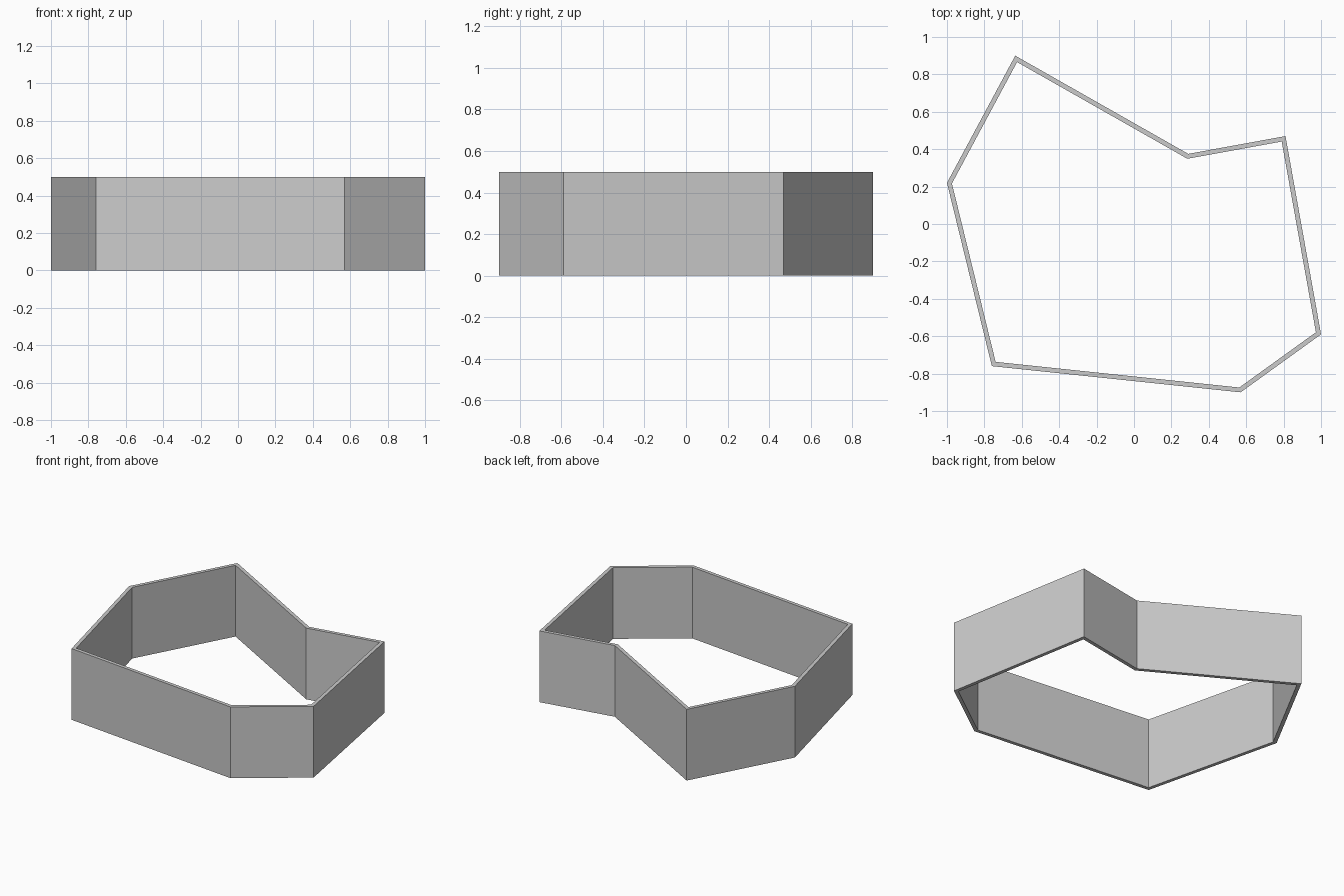
import bpy
import bmesh

cube = bpy.data.objects.get("Cube")
if cube:
    bpy.data.objects.remove(cube, do_unlink=True)

HEIGHT = 0.5
THICKNESS = 0.025

# Outer outline of the wall, counter-clockwise from above
outline = [(-1.0, 0.22), (-0.76, -0.76), (0.57, -0.9), (1.0, -0.59),
           (0.81, 0.47), (0.29, 0.375), (-0.635, 0.9)]

# Plain grey material
grey = bpy.data.materials.new("plain_grey")
grey.use_nodes = True
colour = (0.6, 0.6, 0.6, 1.0)
grey.diffuse_color = colour
grey.node_tree.nodes["Principled BSDF"].inputs["Base Color"].default_value = colour

# Closed strip of upright panels
bm = bmesh.new()
bottom = [bm.verts.new((x, y, 0)) for x, y in outline]
top = [bm.verts.new((x, y, HEIGHT)) for x, y in outline]
for i in range(len(outline)):
    j = (i + 1) % len(outline)
    bm.faces.new((bottom[i], bottom[j], top[j], top[i]))
mesh = bpy.data.meshes.new("perimeter_wall")
bm.to_mesh(mesh)
bm.free()
mesh.materials.append(grey)
wall = bpy.data.objects.new("perimeter_wall", mesh)
bpy.context.collection.objects.link(wall)

# Thicken the panels inwards with mitred corners
solid = wall.modifiers.new("wall_thickness", 'SOLIDIFY')
solid.thickness = THICKNESS
solid.offset = -1
solid.use_even_offset = True
